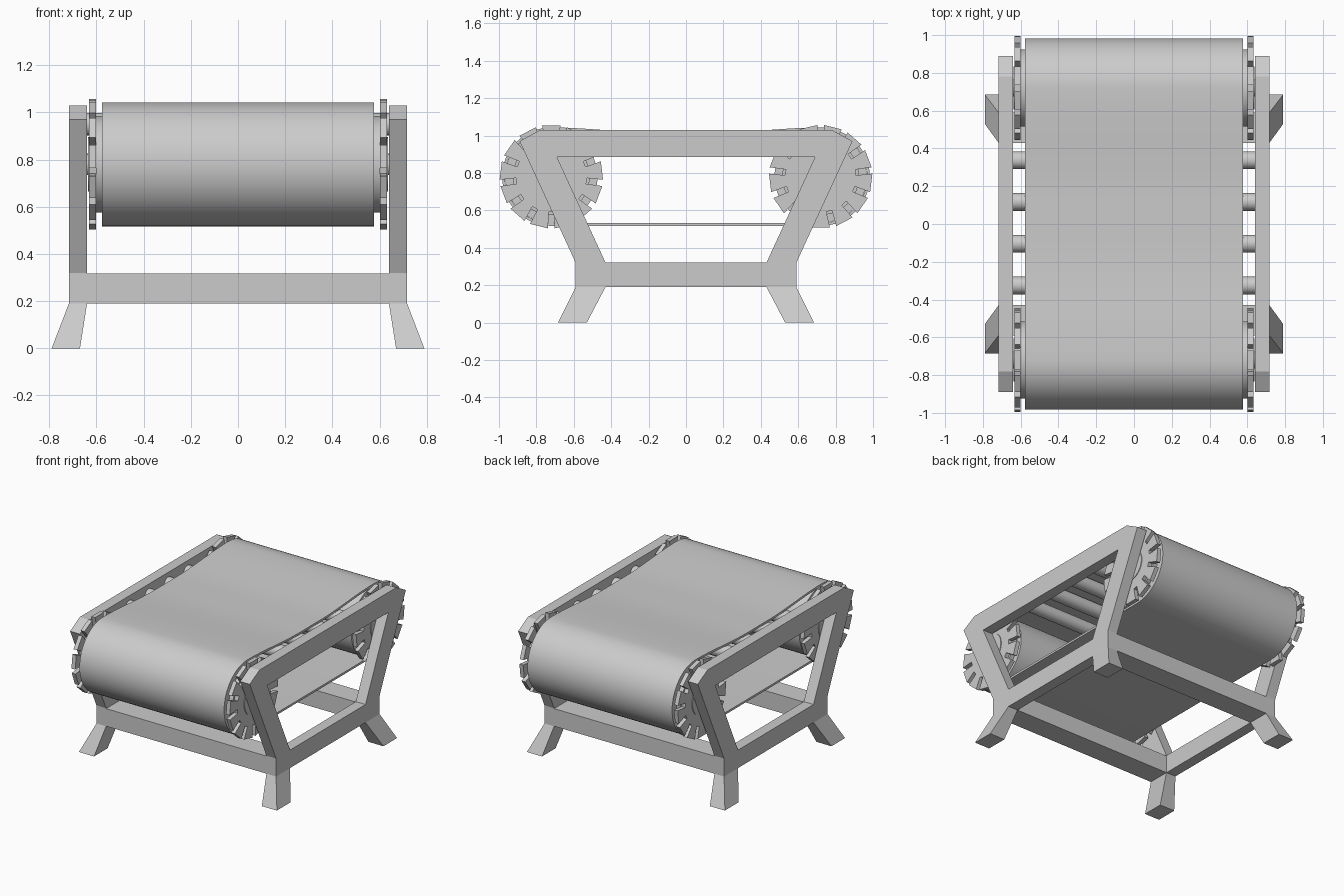
import bpy, bmesh
from math import sin, cos, pi, radians

if "Cube" in bpy.data.objects:
    bpy.data.objects.remove(bpy.data.objects["Cube"])


def finish(name, bm, smooth=False):
    bmesh.ops.recalc_face_normals(bm, faces=bm.faces)
    me = bpy.data.meshes.new(name)
    bm.to_mesh(me)
    bm.free()
    ob = bpy.data.objects.new(name, me)
    bpy.context.collection.objects.link(ob)
    if smooth:
        bpy.ops.object.select_all(action='DESELECT')
        ob.select_set(True)
        bpy.context.view_layer.objects.active = ob
        bpy.ops.object.shade_smooth_by_angle(angle=radians(35))
    return ob


def loft(name, a, b, smooth=False):
    """Solid between two matching closed 3D loops."""
    bm = bmesh.new()
    va, vb = [bm.verts.new(p) for p in a], [bm.verts.new(p) for p in b]
    n = len(va)
    bm.faces.new(va)
    bm.faces.new(vb)
    for i in range(n):
        j = (i + 1) % n
        bm.faces.new((va[i], va[j], vb[j], vb[i]))
    return finish(name, bm, smooth)


def prism(name, profile, x0, x1, smooth=False):
    """Extrude a (y, z) profile along x."""
    return loft(name, [(x0, y, z) for y, z in profile],
                [(x1, y, z) for y, z in profile], smooth)


def ring(name, outer, inner, x0, x1, smooth=False):
    """Closed band between two matching (y, z) loops, extruded along x."""
    bm = bmesh.new()
    loops = [[bm.verts.new((x, y, z)) for y, z in prof]
             for prof, x in ((outer, x0), (outer, x1), (inner, x1), (inner, x0))]
    n = len(outer)
    for k in range(4):
        p, q = loops[k], loops[(k + 1) % 4]
        for i in range(n):
            j = (i + 1) % n
            bm.faces.new((p[i], p[j], q[j], q[i]))
    return finish(name, bm, smooth)


def circle(y, z, r, n=48):
    return [(y + r * cos(2 * pi * i / n), z + r * sin(2 * pi * i / n)) for i in range(n)]


def mirrored(half):
    return half + [(-y, z) for y, z in reversed(half)]


AY, AZ = 0.72, 0.78   # drum axle position

# Side frames
outer = mirrored([(0.78, 1.03), (0.89, 0.97), (0.59, 0.32), (0.59, 0.19)])
inner = mirrored([(0.64, 0.885), (0.69, 0.885), (0.43, 0.32), (0.40, 0.32)])
for side, s in (("left", -1), ("right", 1)):
    ring(f"{side}_side_frame", outer, inner, s * 0.64, s * 0.717)

# Cross beams and splayed feet
for end, e in (("front", -1), ("back", 1)):
    prism(f"{end}_cross_beam",
          [(e * 0.43, 0.19), (e * 0.59, 0.19), (e * 0.59, 0.317), (e * 0.43, 0.317)],
          -0.64, 0.64)
    for side, s in (("left", -1), ("right", 1)):
        def rect(x0, x1, y0, y1, z):
            return [(s * x, e * y, z) for x, y in ((x0, y0), (x1, y0), (x1, y1), (x0, y1))]
        loft(f"{end}_{side}_foot", rect(0.64, 0.717, 0.43, 0.59, 0.19),
             rect(0.67, 0.79, 0.53, 0.685, 0))


# Belt: wraps both drums, sagging slightly along the top run
def belt_loop(r):
    pts = []
    for e in (1, -1):
        for i in range(33):
            a = -pi / 2 + pi * i / 32
            pts.append((e * (AY + r * cos(a)), AZ + e * r * sin(a)))
        if e == 1:
            for i in range(1, 32):
                y = AY - 2 * AY * i / 32
                t = min(1, (AY - abs(y)) / 0.6)
                pts.append((y, AZ + r - 0.03 * t * t * (3 - 2 * t)))
    return pts


ring("belt", belt_loop(0.263), belt_loop(0.248), -0.577, 0.577, True)


# Toothed wheel profile
def gear(y, z, phase, teeth=13):
    pts = []
    for k in range(teeth):
        a = phase + 2 * pi * k / teeth
        for da, r in ((-0.16, 0.19), (-0.18, 0.277), (0.18, 0.277), (0.16, 0.19)):
            pts.append((y + r * cos(a + da), z + r * sin(a + da)))
    return pts


# Drums with flanges, hubs and toothed wheels
for end, e in (("front", -1), ("back", 1)):
    y = e * AY
    prism(f"{end}_drum", circle(y, AZ, 0.247, 64), -0.572, 0.572, True)
    prism(f"{end}_drum_flange", circle(y, AZ, 0.205), -0.603, 0.603, True)
    prism(f"{end}_axle", circle(y, AZ, 0.045, 24), -0.66, 0.66, True)
    for side, s in (("left", -1), ("right", 1)):
        prism(f"{end}_{side}_gear", gear(y, AZ, -e * pi / 2), s * 0.602, s * 0.632)
        prism(f"{end}_{side}_hub", circle(y, AZ, 0.115), s * 0.625, s * 0.637, True)

# Small support rollers under the top run
for i in range(4):
    prism(f"support_roller_{i + 1}", circle(-0.325 + 0.221 * i, 0.95, 0.047, 24),
          -0.66, 0.66, True)
